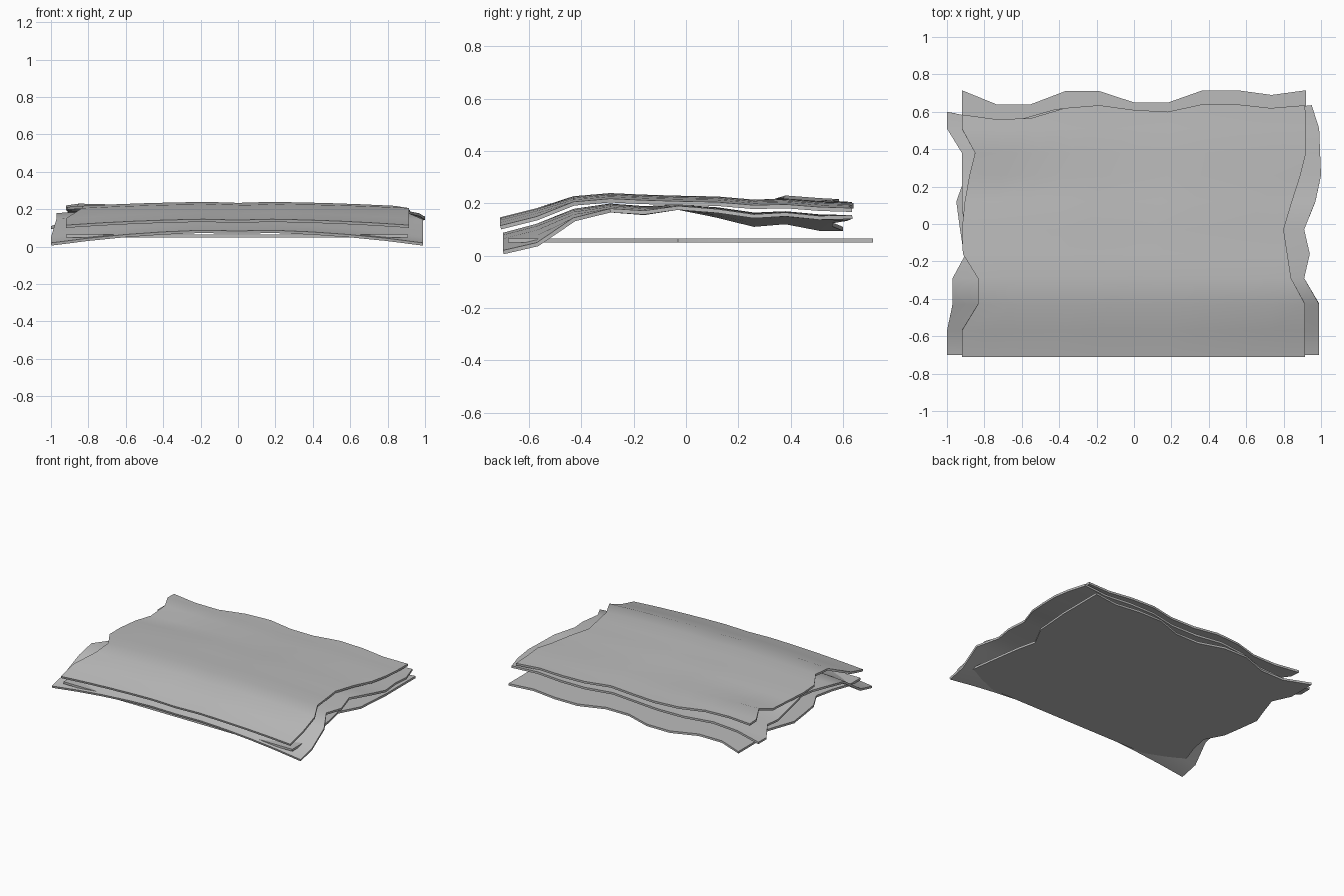
import bpy

THICK = 0.015
grey = bpy.data.materials.new("sheet_grey")
grey.diffuse_color = (0.5, 0.5, 0.5, 1)

# Shared row positions from front to back; the last row follows a wavy back edge
ROWS = [-0.70, -0.57, -0.43, -0.29, -0.16, -0.03, 0.12, 0.26, 0.38, 0.51]


def sheet(name, left, right, back, height, front=-0.70):
    """Thin sheet between ragged left and right edges, height(row, u) gives the top."""
    n, cols = len(left), len(back)
    verts, faces = [], []
    for r in range(n):
        for c in range(cols):
            u = c / (cols - 1)
            x = left[r] + (right[r] - left[r]) * u
            y = back[c] if r == n - 1 else (front if r == 0 else ROWS[r])
            verts.append((x, y, height(r, 2 * u - 1)))
    for r in range(n - 1):
        for c in range(cols - 1):
            a = r * cols + c
            faces.append((a, a + 1, a + cols + 1, a + cols))
    mesh = bpy.data.meshes.new(name)
    mesh.from_pydata(verts, [], faces)
    mesh.materials.append(grey)
    ob = bpy.data.objects.new(name, mesh)
    bpy.context.collection.objects.link(ob)
    mod = ob.modifiers.new("thickness", "SOLIDIFY")
    mod.thickness = THICK
    mod.offset = -1
    bpy.ops.object.select_all(action="DESELECT")
    bpy.context.view_layer.objects.active = ob
    ob.select_set(True)
    bpy.ops.object.modifier_apply(modifier=mod.name)
    bpy.ops.object.shade_smooth_by_angle()
    return ob


def ripple(u):
    # slight dip along the middle
    return 0.006 * min(1, abs(u) / 0.2) - 0.006


# Flat bottom sheet
sheet("flat_sheet",
      [-0.92, -0.92, -0.87, -0.84, -0.91, -0.93, -0.95, -0.90, -0.86, -0.92, -0.92],
      [0.91, 0.91, 0.89, 0.87, 0.85, 0.82, 0.90, 0.91, 0.92, 0.92, 0.92],
      [0.715, 0.64, 0.64, 0.71, 0.71, 0.65, 0.65, 0.715, 0.715, 0.69, 0.715],
      lambda r, u: 0.065, front=-0.68)

# Wide curved middle sheet, drooping at both sides
MID = [0.09, 0.125, 0.18, 0.20, 0.19, 0.195, 0.185, 0.165, 0.17, 0.158, 0.155]
MID_L = [0.02, 0.05, 0.15, 0.18, 0.17, 0.19, 0.16, 0.125, 0.135, 0.11, 0.11]
MID_R = [0.02, 0.05, 0.145, 0.18, 0.172, 0.19, 0.178, 0.158, 0.165, 0.152, 0.155]


def mid_height(r, u):
    side = MID_L[r] if u < 0 else MID_R[r]
    return MID[r] + (side - MID[r]) * u * u + ripple(u)


sheet("middle_sheet",
      [-1.0, -1.0, -0.97, -0.97, -0.90, -0.91, -0.92, -0.92, -0.92, -1.0, -1.0],
      [0.99, 0.99, 0.99, 0.91, 0.94, 0.91, 0.97, 1.0, 0.995, 0.99, 0.95],
      [0.60, 0.56, 0.56, 0.615, 0.63, 0.605, 0.595, 0.635, 0.635, 0.615, 0.635],
      mid_height)

# Curved top sheet
TOP = [0.148, 0.183, 0.228, 0.24, 0.234, 0.23, 0.227, 0.215, 0.218, 0.208, 0.204]


def top_height(r, u):
    droop = 0.033 if r < 2 else 0.022
    if r >= 8 and u < 0:
        droop = -0.012  # back left corner curls up
    return TOP[r] - droop * u * u + ripple(u)


sheet("top_sheet",
      [-0.92, -0.92, -0.835, -0.835, -0.915, -0.92, -0.905, -0.88, -0.85, -0.92, -0.92],
      [0.915, 0.915, 0.915, 0.84, 0.82, 0.80, 0.845, 0.89, 0.92, 0.918, 0.915],
      [0.585, 0.56, 0.565, 0.62, 0.635, 0.61, 0.60, 0.64, 0.64, 0.62, 0.635],
      top_height, front=-0.71)
